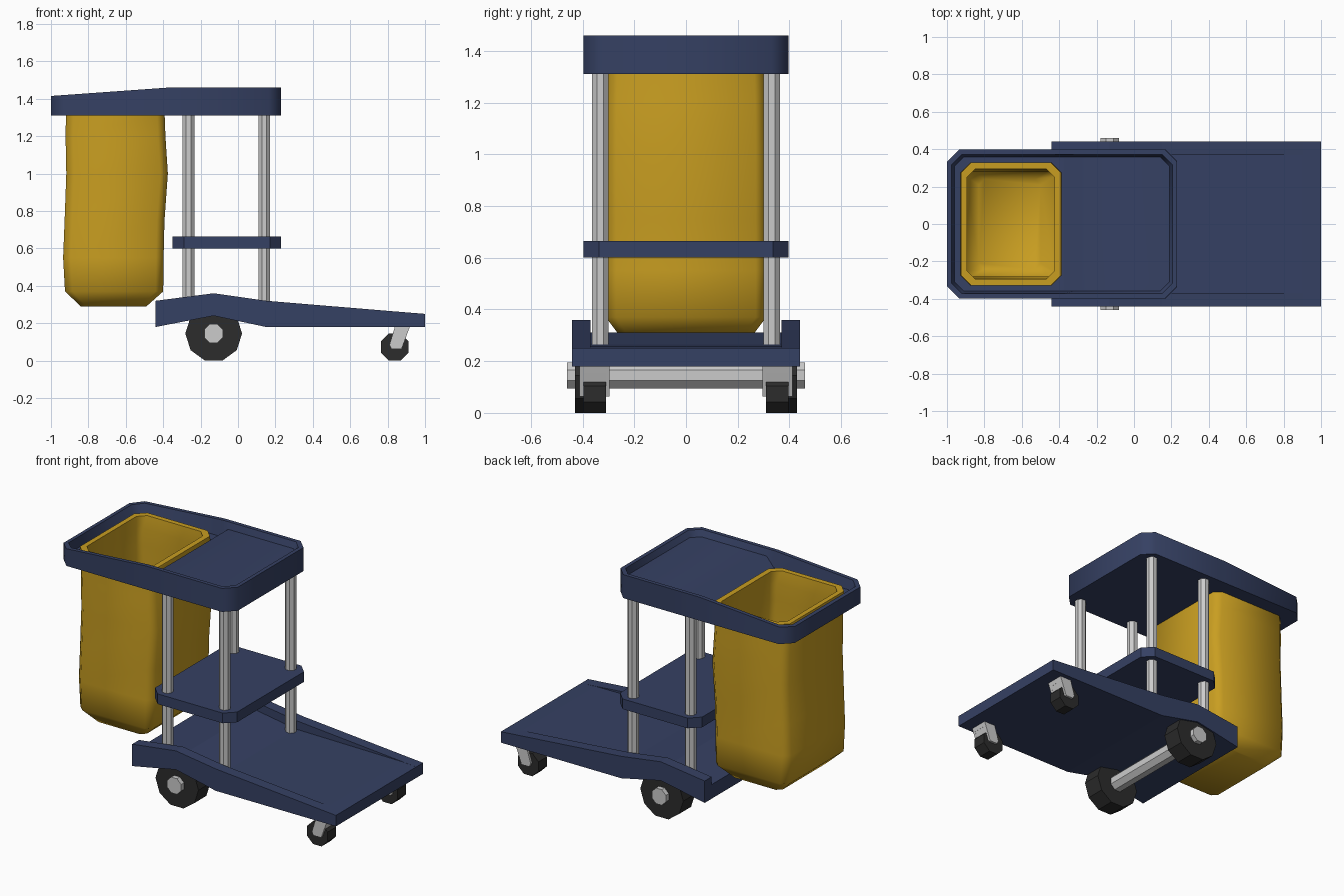
import bpy, bmesh, math
from mathutils import Matrix, Vector

if "Cube" in bpy.data.objects:
    bpy.data.objects.remove(bpy.data.objects["Cube"])


def material(name, rgb):
    m = bpy.data.materials.new(name)
    m.diffuse_color = (*rgb, 1)
    m.use_nodes = True
    m.node_tree.nodes["Principled BSDF"].inputs["Base Color"].default_value = m.diffuse_color
    return m


BLUE = material("navy plastic", (0.036, 0.052, 0.125))
YELLOW = material("yellow vinyl", (0.58, 0.34, 0.015))
GREY = material("light grey metal", (0.60, 0.60, 0.60))
BLACK = material("black rubber", (0.025, 0.025, 0.025))


def finish(name, bm, mat, smooth=None):
    bmesh.ops.remove_doubles(bm, verts=bm.verts, dist=1e-4)
    bmesh.ops.recalc_face_normals(bm, faces=bm.faces)
    me = bpy.data.meshes.new(name)
    bm.to_mesh(me)
    bm.free()
    me.materials.append(mat)
    ob = bpy.data.objects.new(name, me)
    bpy.context.collection.objects.link(ob)
    if smooth:
        me.shade_smooth()
        me.set_sharp_from_angle(angle=math.radians(smooth))
    return ob


def loft(bm, rings, cap_start=True, cap_end=True):
    """Bridge closed rings of points with quads, capping the ends."""
    vs = [[bm.verts.new(p) for p in r] for r in rings]
    n = len(vs[0])
    for a, b in zip(vs, vs[1:]):
        for i in range(n):
            j = (i + 1) % n
            bm.faces.new((a[i], a[j], b[j], b[i]))
    if cap_start:
        bm.faces.new(vs[0][::-1])
    if cap_end:
        bm.faces.new(vs[-1])
    return vs


def outline(x0, x1, y, c, extra=()):
    """Rectangle with cut corners; extra = more x stations on the long sides."""
    near = [(x, -y) for x in (x0 + c, *extra, x1 - c)]
    far = [(x, y) for x in (x1 - c, *extra[::-1], x0 + c)]
    return near + [(x1, -y + c), (x1, y - c)] + far + [(x0, y - c), (x0, -y + c)]


def ring(x0, x1, y, c, z):
    return [(px, py, z) for px, py in outline(x0, x1, y, c)]


def cylinder(name, p, q, radius, sides, mat):
    """Prism from p to q, resting on a flat side."""
    p, q = Vector(p), Vector(q)
    bm = bmesh.new()
    if abs((q - p).z) > 0.1:
        u, v = Vector((1, 0, 0)), Vector((0, 1, 0))
    else:
        u, v = Vector((1, 0, 0)), Vector((0, 0, 1))
    rings = []
    for c in (p, q):
        angles = [math.tau * (i + 0.5) / sides - math.pi / 2 for i in range(sides)]
        rings.append([c + radius * (u * math.cos(a) + v * math.sin(a)) for a in angles])
    loft(bm, rings)
    return finish(name, bm, mat)


# Wheeled base: U-shaped section with side rails, arched over the axle
bm = bmesh.new()
stations = [(-0.44, 0.18, 0.32, 0.27), (-0.13, 0.24, 0.36, 0.31),
            (0.15, 0.18, 0.32, 0.265), (0.9, 0.18, 0.258, 0.257),
            (1.0, 0.18, 0.25, 0.25)]
rings = []
for x, zb, zt, zf in stations:
    half = [(0.44, zb), (0.44, zt), (0.37, zt), (0.37, zf)]
    rings.append([(x, y, z) for y, z in half] + [(x, -y, z) for y, z in half[::-1]])
loft(bm, rings)
finish("base_platform", bm, BLUE)

# Middle shelf
bm = bmesh.new()
loft(bm, [ring(-0.35, 0.23, 0.397, 0.06, z) for z in (0.60, 0.665)])
finish("middle_shelf", bm, BLUE)

# Top tray: sloping rim, low floor round the bag, ramp up to a high floor
FOLDS = (-0.37, -0.32)


def rim_z(x):
    return 1.46 if x > -0.375 else 1.415 + 0.045 * (x + 1) / 0.63


def floor_z(x):
    return 1.42 if x > -0.33 else 1.36


def tray_ring(inset, z):
    pts = outline(-1 + inset, 0.23 - inset, 0.397 - inset, 0.065 - inset * 0.4, FOLDS)
    return [(x, y, z(x)) for x, y in pts]


bm = bmesh.new()
vs = loft(bm, [tray_ring(0, lambda x: 1.31), tray_ring(0, rim_z),
               tray_ring(0.025, rim_z), tray_ring(0.04, floor_z)], cap_end=False)
f = vs[-1]  # 0 corner, 1-2 folds, 3-6 right end, 7-8 folds, 9-11 left end
for ids in ((0, 1, 8, 9, 10, 11), (1, 2, 7, 8), (2, 3, 4, 5, 6, 7)):
    bm.faces.new([f[i] for i in ids])
tray = finish("top_tray", bm, BLUE)

# Opening in the tray for the bag
bm = bmesh.new()
loft(bm, [ring(-0.905, -0.405, 0.302, 0.03, z) for z in (1.2, 1.6)])
cutter = finish("tray_opening_cutter", bm, BLUE)
cutter.hide_render = True
mod = tray.modifiers.new("opening", 'BOOLEAN')
mod.operation, mod.solver, mod.object = 'DIFFERENCE', 'EXACT', cutter
bpy.context.view_layer.update()
cut = bpy.data.meshes.new_from_object(
    tray.evaluated_get(bpy.context.evaluated_depsgraph_get()))
tray.modifiers.clear()
tray.data = cut
bpy.data.objects.remove(cutter)
cut.shade_smooth()
cut.set_sharp_from_angle(angle=math.radians(60))

# Bag: outside upward, over the rolled lip, then down the inside
outer = [(-0.84, -0.49, 0.25, 0.03, 0.29), (-0.925, -0.40, 0.31, 0.04, 0.37),
         (-0.935, -0.398, 0.31, 0.04, 0.55), (-0.927, -0.393, 0.31, 0.04, 0.75),
         (-0.918, -0.375, 0.31, 0.04, 1.0), (-0.922, -0.388, 0.308, 0.04, 1.20),
         (-0.92, -0.392, 0.305, 0.04, 1.31)]
lip = [(-0.92, -0.392, 0.31, 0.05, 1.35), (-0.927, -0.388, 0.33, 0.055, 1.365),
       (-0.925, -0.39, 0.328, 0.055, 1.39), (-0.893, -0.425, 0.295, 0.045, 1.39)]
inner = [(x0 + 0.025, x1 - 0.025, y - 0.025, 0.03, z) for x0, x1, y, c, z in outer[:0:-1]]
bottom = [(-0.83, -0.50, 0.24, 0.03, 0.31)]
bm = bmesh.new()
loft(bm, [ring(*r) for r in outer + lip + inner + bottom])
finish("waste_bag", bm, YELLOW, 50)

# Axle
cylinder("rear_axle", (-0.13, -0.46, 0.145), (-0.13, 0.46, 0.145), 0.054, 8, GREY)

for s, side in ((-1, "front"), (1, "back")):
    # Upright posts
    for x, end in ((-0.265, "left"), (0.14, "right")):
        cylinder(f"{side}_{end}_post", (x, s * 0.332, 0.25), (x, s * 0.332, 1.33),
                 0.034, 8, GREY)
    # Large wheels
    cylinder(f"{side}_large_wheel", (-0.13, s * 0.31, 0.145), (-0.13, s * 0.43, 0.145),
             0.152, 10, BLACK)
    # Caster wheels
    cylinder(f"{side}_caster_wheel", (0.838, s * 0.31, 0.073), (0.838, s * 0.397, 0.073),
             0.079, 8, BLACK)
    # Caster forks: two slanted cheeks and a bridge above the wheel
    bm = bmesh.new()
    cheek = [(0.84, 0.185), (0.81, 0.085), (0.82, 0.063), (0.875, 0.063), (0.92, 0.185)]
    bridge = [(0.84, 0.185), (0.831, 0.155), (0.909, 0.155), (0.92, 0.185)]
    for prof, y0, y1 in ((cheek, 0.296, 0.312), (cheek, 0.395, 0.411),
                         (bridge, 0.312, 0.395)):
        loft(bm, [[(x, s * y, z) for x, z in prof] for y in (y0, y1)])
    front = [(0.875, 0.10), (0.888, 0.10), (0.92, 0.185), (0.90, 0.185)]
    loft(bm, [[(x, s * y, z) for x, z in front] for y in (0.312, 0.395)])
    finish(f"{side}_caster_fork", bm, GREY)
